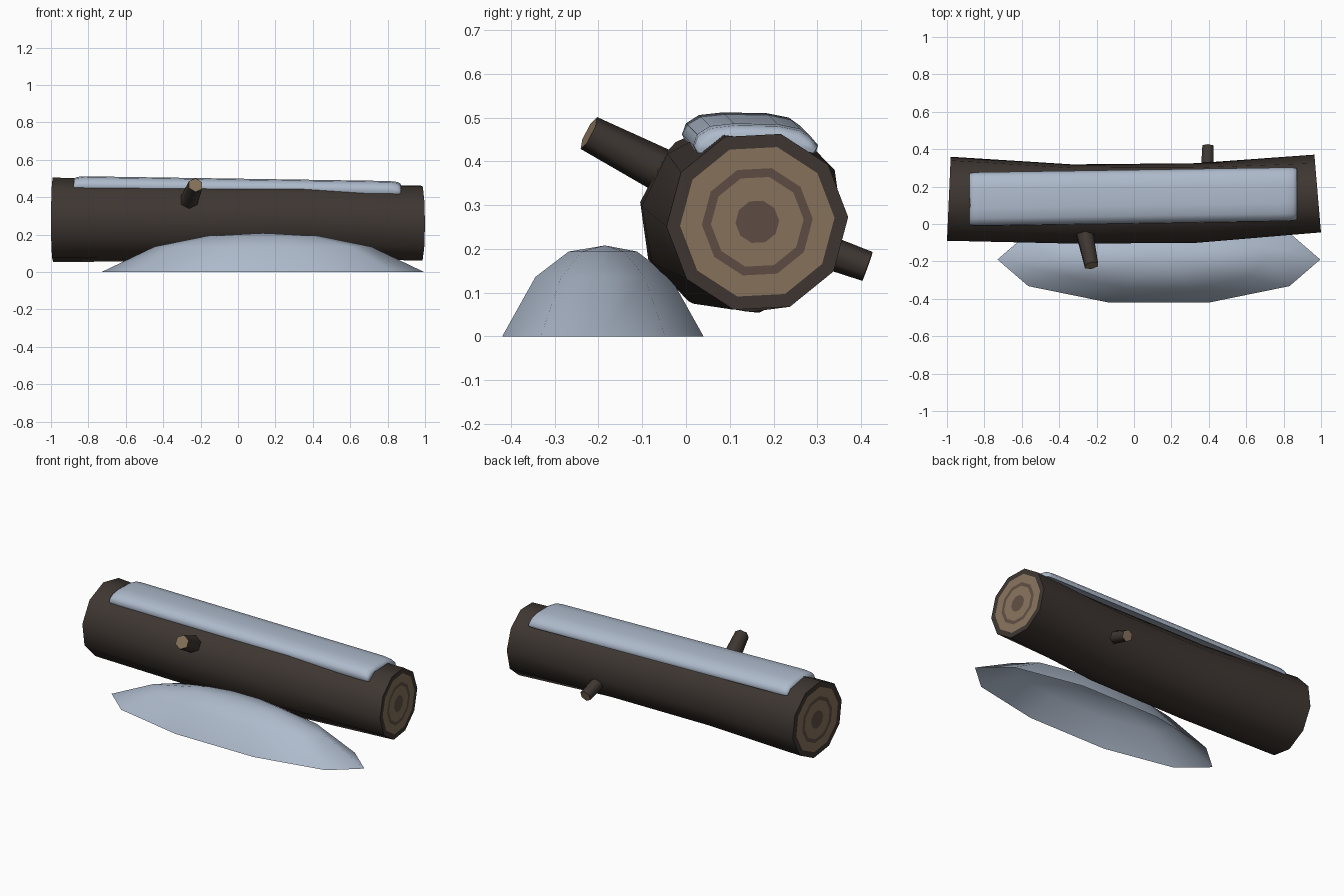
import bpy, bmesh
from math import sin, cos, pi, radians
from mathutils import Vector

if "Cube" in bpy.data.objects:
    bpy.data.objects.remove(bpy.data.objects["Cube"])


def material(name, rgb):
    m = bpy.data.materials.new(name)
    m.diffuse_color = (*rgb, 1)
    m.use_nodes = True
    m.node_tree.nodes["Principled BSDF"].inputs["Base Color"].default_value = m.diffuse_color
    return m


BARK = material("bark", (0.048, 0.037, 0.031))
WOOD = material("cut_wood", (0.24, 0.17, 0.105))
GRAIN = material("dark_grain", (0.115, 0.075, 0.057))
SNOW = material("snow", (0.42, 0.49, 0.6))


def loft(name, rings, mats, bands=None, start=True, end=True, angle=65):
    """Skin a list of equal-length rings; bands = material index per band,
    preceded by the start cap's and followed by the end cap's."""
    bm = bmesh.new()
    rows = [[bm.verts.new(p) for p in r] for r in rings]
    n = len(rows[0])
    bands = bands or [0] * (len(rows) + 1)
    for i in range(len(rows) - 1):
        for j in range(n):
            k = (j + 1) % n
            f = bm.faces.new((rows[i][j], rows[i][k], rows[i + 1][k], rows[i + 1][j]))
            f.material_index = bands[i + 1]
    if start:
        bm.faces.new(rows[0][::-1]).material_index = bands[0]
    if end:
        bm.faces.new(rows[-1]).material_index = bands[-1]
    bmesh.ops.remove_doubles(bm, verts=bm.verts, dist=1e-5)
    bmesh.ops.recalc_face_normals(bm, faces=bm.faces)
    me = bpy.data.meshes.new(name)
    bm.to_mesh(me)
    bm.free()
    for m in mats:
        me.materials.append(m)
    ob = bpy.data.objects.new(name, me)
    bpy.context.collection.objects.link(ob)
    bpy.ops.object.select_all(action='DESELECT')
    bpy.context.view_layer.objects.active = ob
    ob.select_set(True)
    bpy.ops.object.shade_smooth_by_angle(angle=radians(angle))
    return ob


# Log: four gently bent stations, with growth rings inset on both cut ends
def log_ring(c, r, twist, slant):
    pts = []
    for i in range(10):
        a = radians(twist) + i * pi / 5
        dy, dz = r * cos(a), r * sin(a)
        pts.append((c[0] + slant * dy, c[1] + dy, c[2] + dz))
    return pts


left = ((-0.99, 0.135, 0.28), 0.228, -10, 0.044)
mids = [((-0.33, 0.107, 0.27), 0.215, -10, 0), ((0.33, 0.112, 0.268), 0.215, -8, 0)]
right = ((0.982, 0.163, 0.262), 0.208, 3, -0.085)
insets = [0.24, 0.51, 0.61, 0.85]


def inset(s, k):
    return log_ring(s[0], s[1] * k, s[2], s[3])


rings = [inset(left, k) for k in insets] + [inset(left, 1)]
rings += [log_ring(*m) for m in mids]
rings += [inset(right, 1)] + [inset(right, k) for k in insets[::-1]]
loft("log", rings, [BARK, WOOD, GRAIN],
     [2, 1, 2, 1, 0, 0, 0, 0, 0, 1, 2, 1, 2])


# Broken branch stubs: tapered hexagons with a pale cut tip
def stub(name, a, b, ra, rb):
    a, b = Vector(a), Vector(b)
    d = (b - a).normalized()
    u = d.cross(Vector((1, 0, 0))).normalized()
    v = d.cross(u)
    rings = [[c + r * (u * cos(i * pi / 3) + v * sin(i * pi / 3)) for i in range(6)]
             for c, r in ((a, ra), (b, rb))]
    loft(name, rings, [BARK, WOOD], [0, 0, 1])


stub("front_branch_stub", (-0.285, 0.05, 0.325), (-0.227, -0.222, 0.465), 0.056, 0.041)
stub("back_branch_stub", (0.388, 0.15, 0.255), (0.396, 0.415, 0.16), 0.044, 0.035)

# Snow cap: curved strip lying along the top of the log, rounded at its ends
section = [(-0.136, -0.068), (-0.144, -0.05), (-0.135, -0.025), (-0.105, -0.006),
           (-0.05, 0), (0.05, -0.002), (0.1, -0.012), (0.125, -0.03),
           (0.142, -0.05), (0.136, -0.068), (0.06, -0.04), (-0.06, -0.04)]
stations = [(-0.88, 0.93, 0.45), (-0.876, 0.97, 0.7), (-0.86, 0.99, 0.9), (-0.825, 1, 1),
            (-0.33, 1, 1), (0.33, 1, 1),
            (0.81, 1, 1), (0.85, 0.99, 0.9), (0.867, 0.97, 0.7), (0.872, 0.93, 0.45)]
rings = []
for x, sy, thick in stations:
    t = (x + 0.88) / 1.75
    cy, top = 0.134 + 0.027 * t, 0.513 - 0.027 * t
    ring = []
    for dy, dz in section:
        under = -0.036 - 1.6 * dy * dy        # line following the bark
        ring.append((x, cy + dy * sy, top + under + (dz - under) * thick))
    rings.append(ring)
loft("snow_cap", rings, [SNOW])

# Snow drift: low ten-sided dome in front of the log, open underneath
rings = [[(0.133 + 0.863 * r * cos(i * pi / 5), -0.19 + 0.242 * r * sin(i * pi / 5), z)
          for i in range(10)]
         for r, z in ((1, 0), (0.67, 0.136), (0.34, 0.194), (0, 0.208))]
loft("snow_drift", rings[:3] + [[(0.133, -0.185, 0.208)] * 10], [SNOW],
     start=False, end=False, angle=80)
